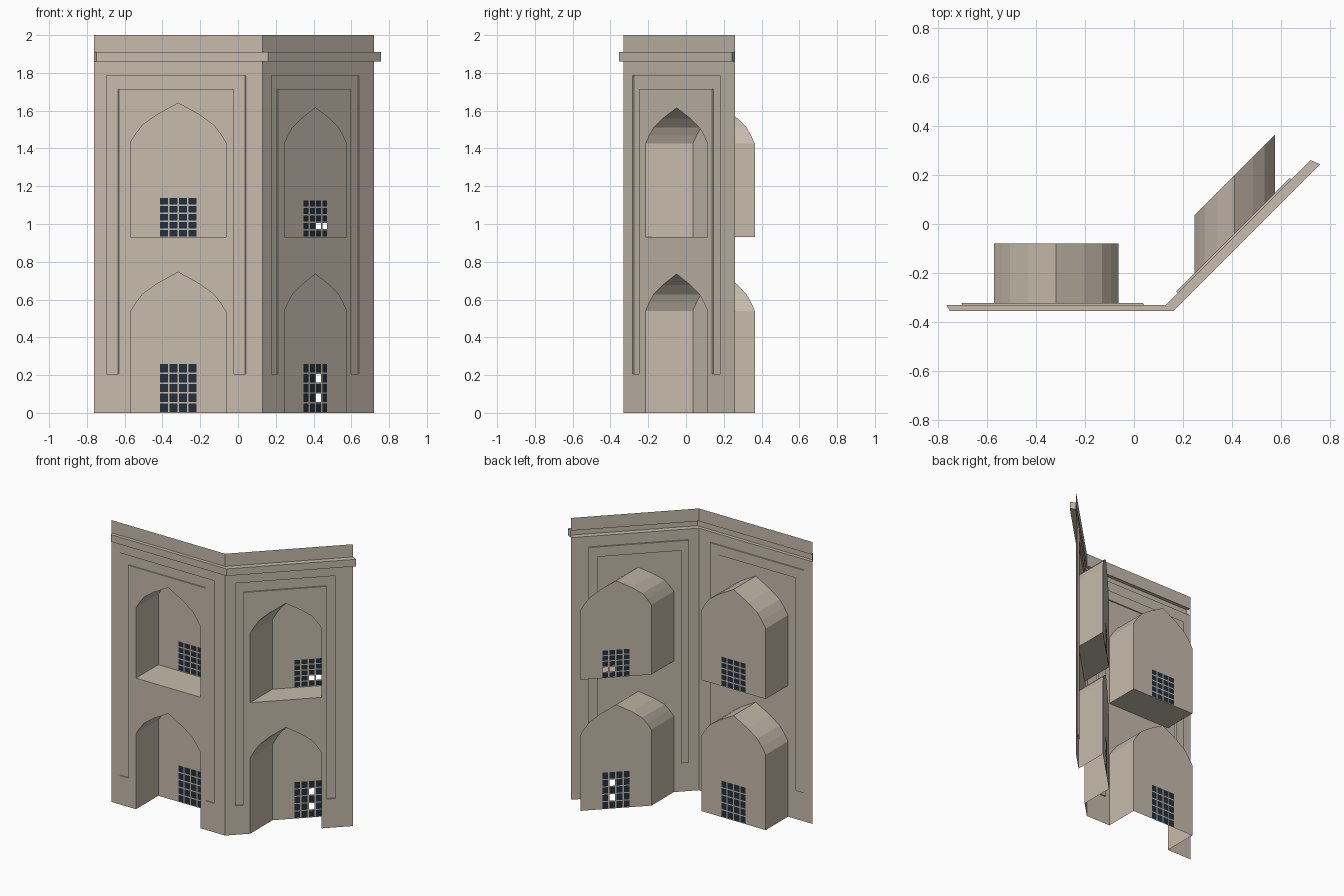
import bpy, bmesh
from mathutils import Vector
from mathutils.geometry import tessellate_polygon

if "Cube" in bpy.data.objects:
    bpy.data.objects.remove(bpy.data.objects["Cube"])


def material(name, rgb):
    m = bpy.data.materials.new(name)
    m.diffuse_color = (*rgb, 1)
    m.use_nodes = True
    m.node_tree.nodes["Principled BSDF"].inputs["Base Color"].default_value = m.diffuse_color
    return m


STONE = material("tan stone", (0.57, 0.495, 0.41))
GLASS = material("dark blue panes", (0.017, 0.03, 0.045))
DEEP = Vector((0, 0.25, 0))            # niches of both wings run straight back
SHALLOW = Vector((-0.006, 0.008, 0))   # frame grooves
ZERO = Vector((0, 0, 0))


# wing planes: u is the x position along the wall
def front_plane(u, z):
    return Vector((u, -0.33, z))


def angled_plane(u, z):
    return Vector((u, u - 0.46, z))


def finish(bm, name, mat):
    bmesh.ops.remove_doubles(bm, verts=bm.verts, dist=0.0004)
    bmesh.ops.recalc_face_normals(bm, faces=bm.faces)
    bm.normal_update()
    if sum(f.normal.y * f.calc_area() for f in bm.faces) > 0:
        bmesh.ops.reverse_faces(bm, faces=bm.faces)
    me = bpy.data.meshes.new(name)
    bm.to_mesh(me)
    bm.free()
    me.materials.append(mat)
    bpy.context.collection.objects.link(bpy.data.objects.new(name, me))


def fill(bm, plane, loops, off=ZERO):
    """Flat sheet: first loop is the outline, the others are holes."""
    flat = [p for l in loops for p in l]
    vs = [bm.verts.new(plane(*p) + off) for p in flat]
    for t in tessellate_polygon([[Vector((u, z, 0)) for u, z in l] for l in loops]):
        bm.faces.new([vs[i] for i in t])


def reveal(bm, plane, loop, off, closed=True):
    """Side faces from a wall opening back to its recess."""
    a = [bm.verts.new(plane(*p)) for p in loop]
    b = [bm.verts.new(plane(*p) + off) for p in loop]
    n = len(loop)
    for i in range(n if closed else n - 1):
        j = (i + 1) % n
        bm.faces.new((a[i], a[j], b[j], b[i]))


def arch(c, hw, z0, spring, apex):
    half = [(1, 0), (0.88, 0.23), (0.74, 0.45), (0.45, 0.70)]
    prof = half + [(0, 1)] + [(-f, g) for f, g in reversed(half)]
    return ([(c - hw, z0)]
            + [(c - hw * f, spring + (apex - spring) * g) for f, g in prof]
            + [(c + hw, z0)])


def pane_grid(u0, u1, z0, z1, gap):
    du, dz = (u1 - u0) / 4, (z1 - z0) / 5
    g = gap / 2
    return {(c, r): [(u0 + c * du + g, z0 + r * dz + g),
                     (u0 + (c + 1) * du - g, z0 + r * dz + g),
                     (u0 + (c + 1) * du - g, z0 + (r + 1) * dz - g),
                     (u0 + c * du + g, z0 + (r + 1) * dz - g)]
            for c in range(4) for r in range(5)}


def wing(name, plane, ends, niches, windows, frame, gap, missing):
    x0, x1 = ends
    low, up = [arch(*n) for n in niches]
    o0, i0, i1, o1 = frame
    groove = [(o0, 0.205), (o0, 1.785), (o1, 1.785), (o1, 0.205),
              (i1, 0.205), (i1, 1.715), (i0, 1.715), (i0, 0.205)]
    bm = bmesh.new()
    # wall sheet with openings, then groove and niches
    fill(bm, plane, [[(x0, 0)] + low + [(x1, 0), (x1, 1.86), (x0, 1.86)], up, groove])
    reveal(bm, plane, groove, SHALLOW)
    fill(bm, plane, [groove], SHALLOW)
    reveal(bm, plane, low, DEEP, closed=False)
    reveal(bm, plane, up, DEEP)
    panes = bmesh.new()
    for loop, (u0, u1, z0, z1), gone in zip((low, up), windows, missing):
        grid = pane_grid(u0, u1, z0, z1, gap)
        fill(bm, plane, [loop] + list(grid.values()), DEEP)
        for key, quad in grid.items():
            if key not in gone:   # a few panes are broken out
                panes.faces.new([panes.verts.new(plane(*p) + DEEP) for p in quad])
    finish(bm, name + "_wall", STONE)
    finish(panes, name + "_window_panes", GLASS)


wing("front", front_plane, (-0.763, 0.13),
     [(-0.317, 0.253, 0, 0.535, 0.745), (-0.317, 0.253, 0.93, 1.43, 1.64)],
     [(-0.417, -0.217, 0.001, 0.262), (-0.417, -0.217, 0.931, 1.142)],
     (-0.697, -0.63, -0.022, 0.042), 0.008, [set(), set()])
wing("angled", angled_plane, (0.13, 0.72),
     [(0.41, 0.164, 0, 0.54, 0.735), (0.41, 0.164, 0.93, 1.425, 1.615)],
     [(0.344, 0.476, 0.001, 0.262), (0.344, 0.476, 0.931, 1.128)],
     (0.178, 0.212, 0.598, 0.64), 0.007, [{(2, 1), (2, 3)}, {(2, 1), (3, 1)}])

# cornice and parapet: one profile swept along both wings, open at the back
back = [(-0.763, -0.33), (0.13, -0.33), (0.72, 0.26)]
nose = [(-0.75, -0.355), (0.16, -0.355), (0.758, 0.243)]
bm = bmesh.new()
rows = [[bm.verts.new((x, y, z)) for x, y in path]
        for path, z in ((back, 1.86), (nose, 1.86), (nose, 1.91), (back, 1.91), (back, 2.0))]
for a, b in zip(rows, rows[1:]):
    for i in range(2):
        bm.faces.new((a[i], a[i + 1], b[i + 1], b[i]))
for e in (0, 2):
    bm.faces.new([r[e] for r in rows[:4]])
finish(bm, "cornice_and_parapet", STONE)
